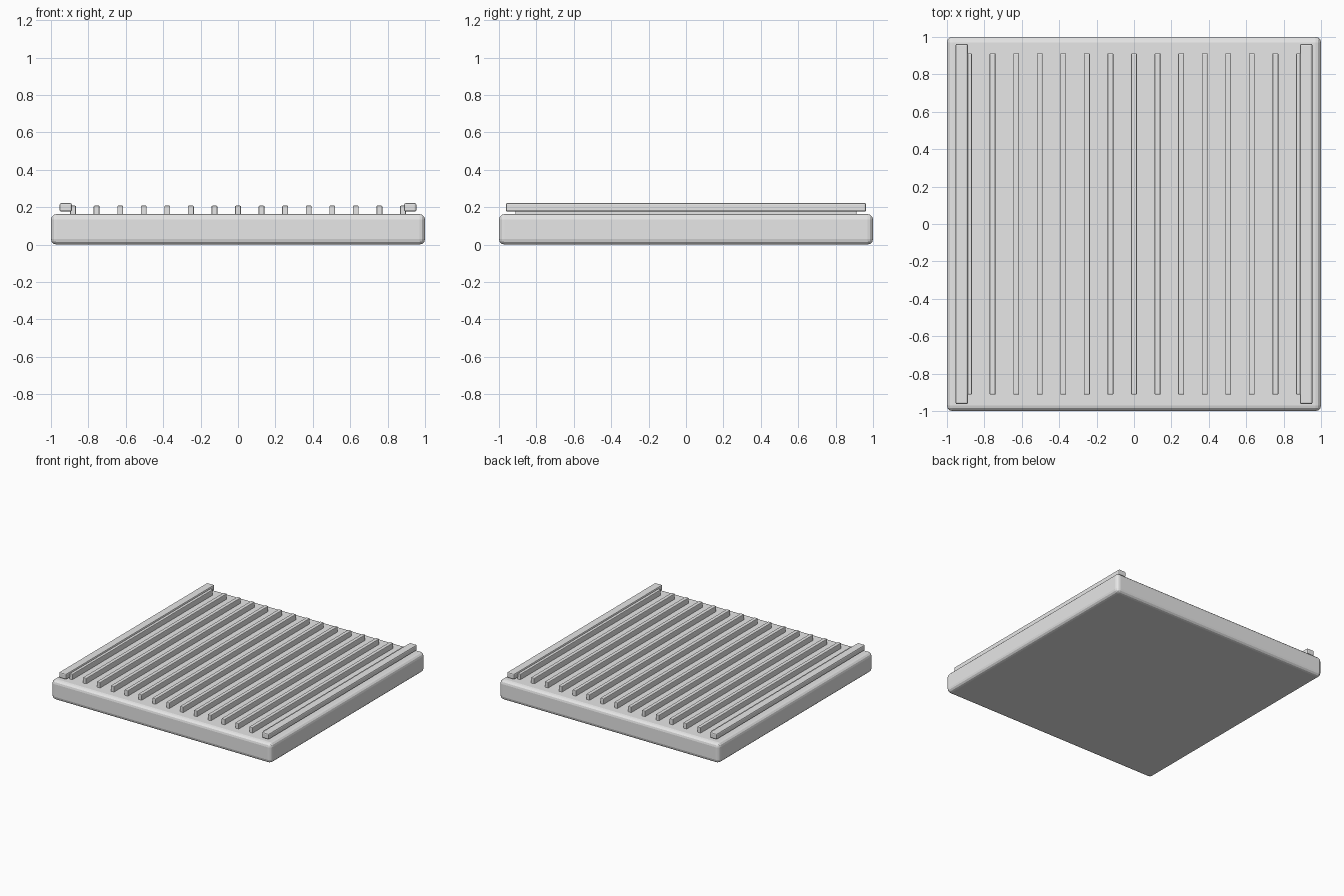
import bpy

cube = bpy.data.objects.get("Cube")
if cube:
    bpy.data.objects.remove(cube, do_unlink=True)

grey = bpy.data.materials.new("light_grey")
grey.use_nodes = True
color = (0.8, 0.8, 0.8, 1)
grey.diffuse_color = color
grey.node_tree.nodes["Principled BSDF"].inputs["Base Color"].default_value = color


def rounded_box(name, x, bottom, top, width, depth, radius, segments):
    """Box centred on y = 0 with bevelled edges."""
    bpy.ops.mesh.primitive_cube_add(size=1, location=(x, 0, (bottom + top) / 2))
    box = bpy.context.object
    box.name = name
    box.scale = (width, depth, top - bottom)
    bpy.ops.object.transform_apply(location=False, rotation=False, scale=True)
    box.data.materials.append(grey)
    bevel = box.modifiers.new("rounded_edges", "BEVEL")
    bevel.width = radius
    bevel.segments = segments
    return box


# Slab
rounded_box("base_slab", 0, 0, 0.163, 2, 2, 0.03, 3)

# Parallel ribs along the top
for i in range(-7, 8):
    rounded_box(f"rib_{i + 8}", i * 0.126, 0.15, 0.208, 0.031, 1.825, 0.005, 2)

# Raised side rails resting against the outer ribs
for name, side in (("left_rail", 1), ("right_rail", -1)):
    rounded_box(name, side * 0.921, 0.176, 0.222, 0.066, 1.927, 0.009, 2)
